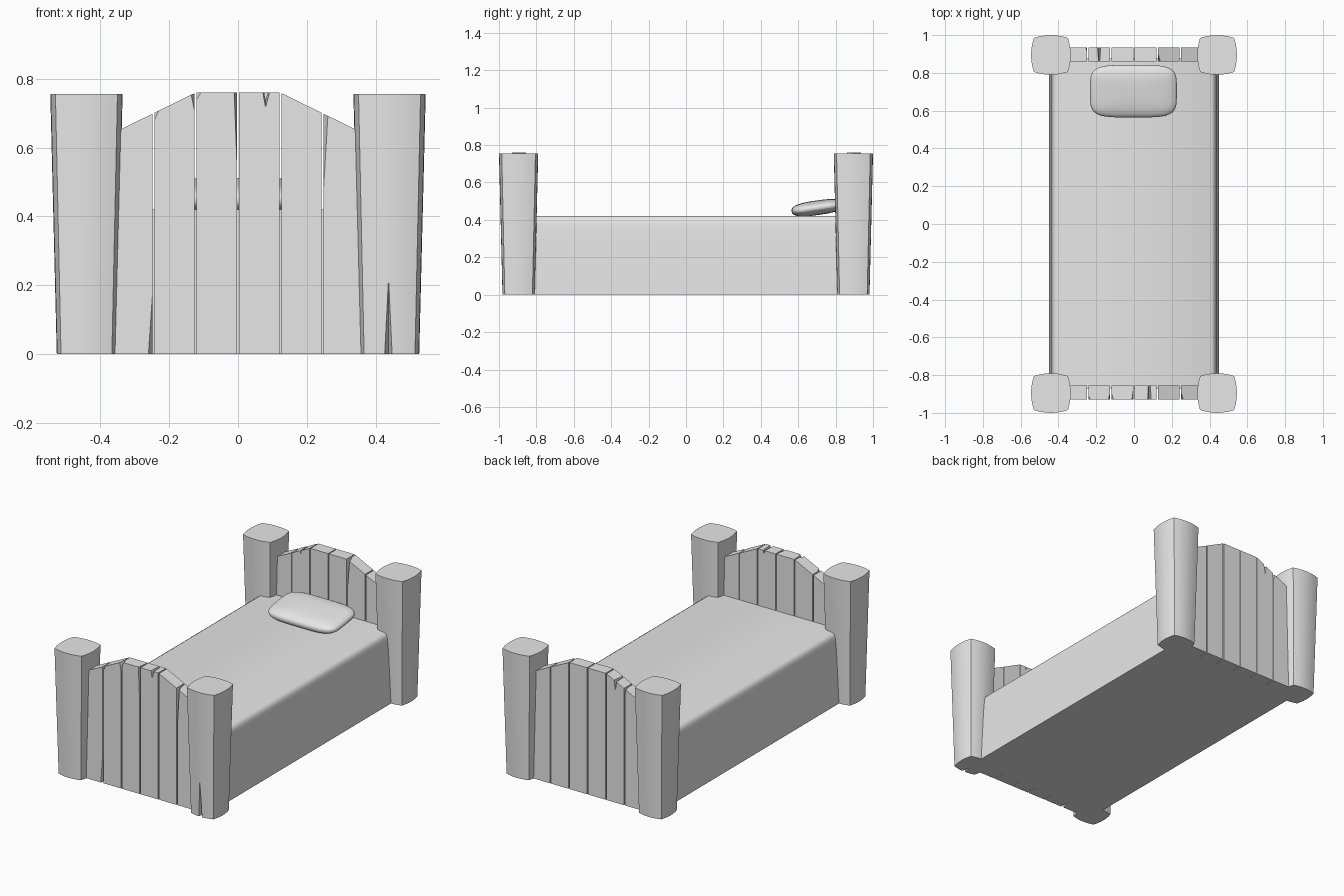
import bpy, bmesh
from math import copysign, radians
from mathutils import Matrix, Vector

if "Cube" in bpy.data.objects:
    bpy.data.objects.remove(bpy.data.objects["Cube"])

grey = bpy.data.materials.new("plain grey")
grey.use_nodes = True
grey.diffuse_color = (0.8, 0.8, 0.8, 1)
grey.node_tree.nodes["Principled BSDF"].inputs["Base Color"].default_value = (0.8, 0.8, 0.8, 1)


def finish(name, bm):
    """Turn a bmesh into a named object."""
    bmesh.ops.recalc_face_normals(bm, faces=bm.faces)
    mesh = bpy.data.meshes.new(name)
    bm.to_mesh(mesh)
    bm.free()
    mesh.materials.append(grey)
    obj = bpy.data.objects.new(name, mesh)
    bpy.context.collection.objects.link(obj)
    return obj


def hull(name, points):
    """Convex solid around the given points."""
    bm = bmesh.new()
    for p in points:
        bm.verts.new(p)
    bmesh.ops.convex_hull(bm, input=bm.verts[:])
    bmesh.ops.dissolve_limit(bm, angle_limit=0.005, verts=bm.verts[:], edges=bm.edges[:])
    return finish(name, bm)


def activate(obj):
    bpy.ops.object.select_all(action="DESELECT")
    obj.select_set(True)
    bpy.context.view_layer.objects.active = obj


def smooth(obj, angle):
    activate(obj)
    bpy.ops.object.shade_smooth_by_angle(angle=radians(angle))


def chip(obj, tri, y, depth):
    """Cut a splinter: triangle (x, z) on the face at y, narrowing to its first point in depth."""
    (x, z) = tri[0]
    start = y - copysign(0.01, depth)
    cutter = hull("chip_cutter", [(px, start, pz) for px, pz in tri] + [(x, y + depth, z)])
    cutter.hide_render = True
    mod = obj.modifiers.new("chip", "BOOLEAN")
    mod.operation = "DIFFERENCE"
    mod.object = cutter
    activate(obj)
    bpy.ops.object.modifier_apply(modifier=mod.name)
    bpy.data.objects.remove(cutter)


# Posts: square with bulging sides, narrowing to the floor
def post(name, cx, cy):
    corner, bulge, steps = 0.09, 0.105, 6
    ring = []
    for turn in range(4):
        rot = Matrix.Rotation(radians(90 * turn), 2)
        for i in range(steps):
            t = 2 * i / steps - 1
            ring.append(rot @ Vector((corner * t, -corner - (bulge - corner) * (1 - t * t))))
    points = []
    for z, s in ((0, 0.82), (0.755, 1)):
        points += [(cx + s * p.x, cy + s * p.y, z) for p in ring]
    return hull(name, points)


posts = {}
for side, sx in (("left", 1), ("right", -1)):
    for end, sy in (("foot", -1), ("head", 1)):
        posts[side, end] = post(f"{side}_{end}_post", 0.44 * sx, 0.895 * sy)
chip(posts["left", "foot"], [(0.437, -0.01), (0.423, -0.01), (0.45, -0.01), (0.437, 0.235)], -0.98, 0.05)
for obj in posts.values():
    smooth(obj, 30)


# Plank boards with an arched top
def top_height(x):
    return 0.76 - max(0, abs(x) - 0.122) * 0.49


def board(end, y0, y1):
    edges = [-0.39, -0.245, -0.123, 0, 0.123, 0.245, 0.39]
    planks = []
    for i, (a, b) in enumerate(zip(edges, edges[1:])):
        a, b = a + 0.003, b - 0.003
        points = [(x, y, z) for x in (a, b) for y in (y0, y1) for z in (0, top_height(x))]
        planks.append(hull(f"{end}_plank_{i + 1}", points))
    return planks


foot = board("footboard", -0.93, -0.855)
head = board("headboard", 0.86, 0.935)

# Splinters in the footboard: floor crack, top nicks and long split edges
front = -0.93
chip(foot[0], [(-0.245, -0.01), (-0.264, -0.01), (-0.245, 0.27)], front, 0.05)
chip(foot[1], [(-0.243, 0.73), (-0.215, 0.73), (-0.243, 0.67)], front, 0.06)
chip(foot[1], [(-0.122, 0.77), (-0.142, 0.77), (-0.122, 0.67)], front, 0.06)
chip(foot[2], [(-0.002, 0.77), (-0.013, 0.77), (-0.002, 0.48)], front, 0.06)
chip(foot[2], [(-0.122, 0.77), (-0.098, 0.77), (-0.122, 0.73)], front, 0.06)
chip(foot[3], [(0.08, 0.77), (0.07, 0.77), (0.095, 0.77), (0.08, 0.715)], front, 0.2)
chip(foot[5], [(0.246, 0.72), (0.266, 0.72), (0.246, 0.38)], front, 0.05)

# Splinters in the headboard
chip(head[1], [(-0.185, 0.77), (-0.2, 0.77), (-0.17, 0.77), (-0.185, 0.67)], 0.935, -0.2)
chip(head[0], [(-0.246, 0.73), (-0.265, 0.73), (-0.246, 0.64)], 0.935, -0.06)
chip(head[4], [(0.125, 0.77), (0.145, 0.77), (0.125, 0.55)], 0.86, 0.05)

# Mattress block with softened long edges
section = [(0.45, 0), (0.44, 0.3), (0.435, 0.37), (0.432, 0.395), (0.425, 0.412), (0.412, 0.42)]
mattress = hull("mattress", [(s * x, y, z) for s in (-1, 1) for x, z in section for y in (-0.87, 0.875)])
smooth(mattress, 40)

# Pillow: puffed rounded box leaning on the headboard
bm = bmesh.new()
bmesh.ops.create_uvsphere(bm, u_segments=48, v_segments=24, radius=1)


def puff(value, power):
    return copysign(abs(value) ** power, value)


for v in bm.verts:
    flat = Vector((v.co.x, v.co.y))
    r = flat.length
    if r > 1e-5:
        flat /= r
        r = r ** 0.7
    v.co = (0.23 * r * puff(flat.x, 0.45), 0.14 * r * puff(flat.y, 0.45), 0.039 * puff(v.co.z, 0.8))
bmesh.ops.rotate(bm, verts=bm.verts, matrix=Matrix.Rotation(radians(8), 3, "X"))
bmesh.ops.translate(bm, verts=bm.verts, vec=(-0.003, 0.703, 0.465))
smooth(finish("pillow", bm), 60)
